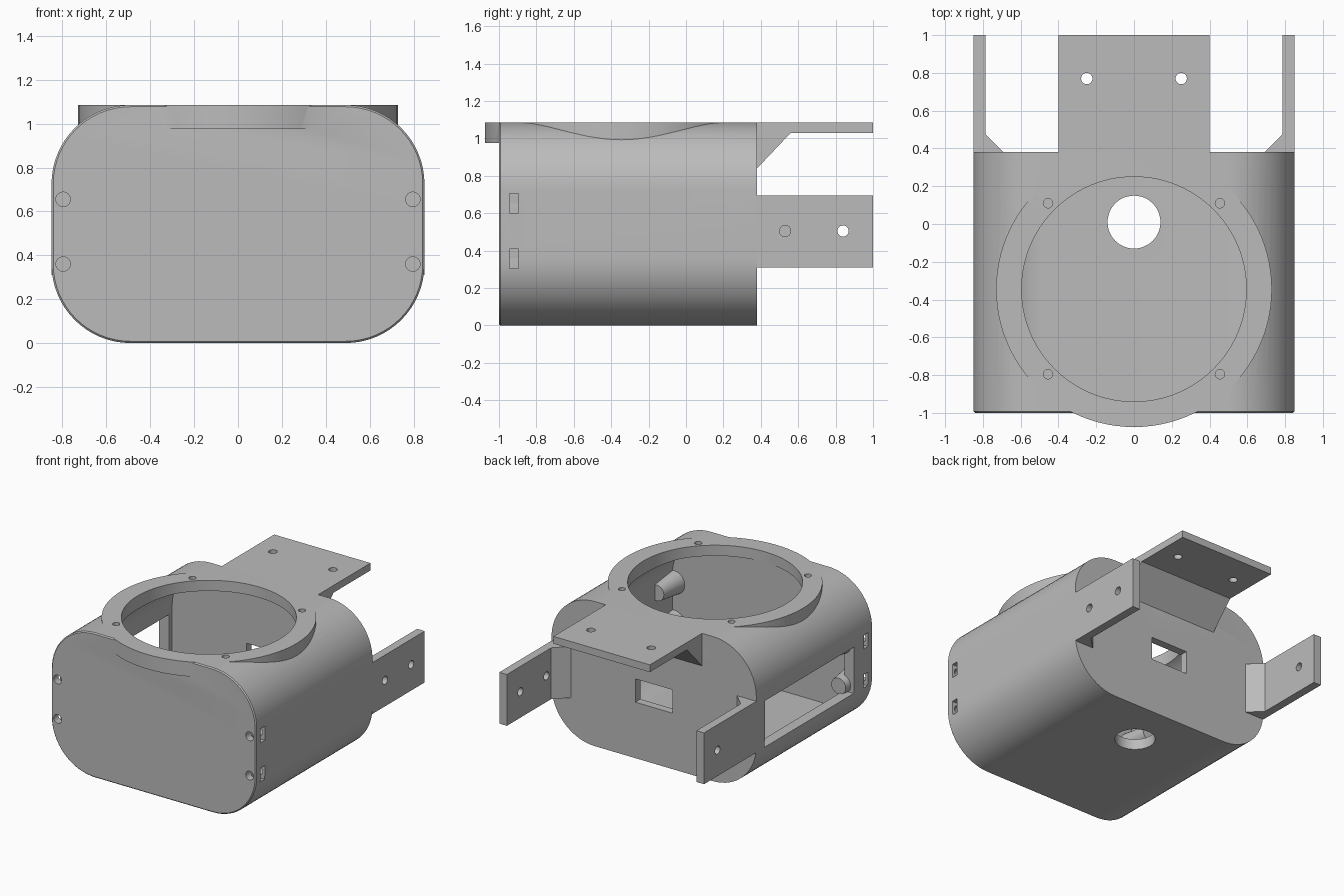
import bpy, bmesh
from math import sin, cos, pi
from mathutils import Matrix, Vector

cube = bpy.data.objects.get("Cube")
if cube:
    bpy.data.objects.remove(cube, do_unlink=True)

grey = bpy.data.materials.new("plain grey")
grey.use_nodes = True
grey.diffuse_color = (0.5, 0.5, 0.5, 1)
grey.node_tree.nodes["Principled BSDF"].inputs["Base Color"].default_value = (0.5, 0.5, 0.5, 1)

W, H, FRONT, BACK = 0.85, 1.085, -1.0, 0.38
CORNER, WALL = 0.36, 0.08
RING_Y = -0.345


def finish(name, bm):
    bmesh.ops.recalc_face_normals(bm, faces=bm.faces)
    mesh = bpy.data.meshes.new(name)
    bm.to_mesh(mesh)
    bm.free()
    mesh.materials.append(grey)
    ob = bpy.data.objects.new(name, mesh)
    bpy.context.collection.objects.link(ob)
    return ob


def loft(name, rings):
    bm = bmesh.new()
    loops = [[bm.verts.new(p) for p in ring] for ring in rings]
    n = len(loops[0])
    for a, b in zip(loops, loops[1:]):
        for i in range(n):
            j = (i + 1) % n
            bm.faces.new((a[i], a[j], b[j], b[i]))
    bm.faces.new(loops[0])
    bm.faces.new(loops[-1])
    return finish(name, bm)


def box(name, x, y, z):
    bm = bmesh.new()
    bmesh.ops.create_cube(bm, size=1)
    for v in bm.verts:
        v.co = [(s[0] + s[1]) / 2 + c * (s[1] - s[0]) for c, s in zip(v.co, (x, y, z))]
    return finish(name, bm)


def rod(name, axis, center, radius, length, sides=32, tip=None):
    bm = bmesh.new()
    bmesh.ops.create_cone(bm, cap_ends=True, segments=sides, radius1=radius,
                          radius2=radius if tip is None else tip, depth=length)
    turn = Vector((0, 0, 1)).rotation_difference(Vector(axis)).to_matrix().to_4x4()
    bm.transform(Matrix.Translation(center) @ turn)
    return finish(name, bm)


def rounded(y, inset):
    """Rounded rectangle section across the housing."""
    r, pts = CORNER - inset, []
    for q, (sx, sz) in enumerate(((1, 1), (-1, 1), (-1, -1), (1, -1))):
        for i in range(17):
            a = (q + i / 16) * pi / 2
            pts.append((sx * (W - CORNER) + r * cos(a), y,
                        H / 2 + sz * (H / 2 - CORNER) + r * sin(a)))
    return pts


def combine(target, tools, operation="DIFFERENCE", keep=False):
    for tool in tools:
        m = target.modifiers.new("combine", "BOOLEAN")
        m.operation, m.solver, m.object = operation, "EXACT", tool
        dg = bpy.context.evaluated_depsgraph_get()
        dg.update()
        mesh = bpy.data.meshes.new_from_object(target.evaluated_get(dg))
        target.modifiers.remove(m)
        target.data = mesh
        if not keep:
            bpy.data.objects.remove(tool, do_unlink=True)


# Housing with the round flange on top, then hollowed
housing = loft("housing", [rounded(FRONT, 0.008), rounded(FRONT + 0.008, 0), rounded(BACK, 0)])
flange = rod("flange", (0, 0, 1), (0, RING_Y, H - 0.055), 0.73, 0.11, 96)
combine(housing, [flange], "UNION")
cavity = loft("cavity", [rounded(FRONT + 0.06, WALL), rounded(BACK - 0.06, WALL)])
cuts = [
    cavity,
    rod("top_opening", (0, 0, 1), (0, RING_Y, 1.0), 0.595, 0.4, 96),
    rod("floor_hole", (0, 0, 1), (0, 0.01, 0), 0.14, 0.4, 48),
    box("back_window", (-0.155, 0.155), (0.2, 0.5), (0.42, 0.595)),
    box("side_window", (-1, -0.7), (-0.78, 0.28), (0.31, 0.66)),
]
for sx in (-1, 1):
    for y in (-0.795, 0.11):
        cuts.append(rod("flange_hole", (0, 0, 1), (sx * 0.455, y, H), 0.025, 0.12, 20))
combine(housing, cuts)

# Screw bosses in the front corners, with screw holes and nut slots
parts = [housing]
for side, sx in (("left", 1), ("right", -1)):
    for level, z in (("lower", 0.36), ("upper", 0.655)):
        boss = rod(f"{side}_{level}_boss", (0, 1, 0), (sx * 0.755, -0.84, z), 0.088, 0.22, 32, 0.06)
        parts.append(boss)
        tools = [
            rod("screw_hole", (0, 1, 0), (sx * 0.797, -0.94, z), 0.033, 0.26, 24),
            box("nut_slot", sorted((sx * 0.765, sx * 0.9)), (-0.945, -0.895), (z - 0.055, z + 0.05)),
        ]
        combine(housing, tools, keep=True)
        combine(boss, tools)

# Rear mounting tab on top, with its sloped support
outline = ((BACK, H), (1, H), (1, 1.03), (0.56, 1.03), (BACK, 0.84))
top_tab = loft("top_tab", [[(x, y, z) for y, z in outline] for x in (-0.4, 0.4)])
combine(top_tab, [rod("tab_hole", (0, 0, 1), (x, 0.77, H), 0.03, 0.4, 24) for x in (-0.25, 0.25)])
parts.append(top_tab)

# Rear mounting tabs at the sides
outline = ((W, BACK), (W, 1), (0.787, 1), (0.787, 0.475), (0.69, BACK))
for side, sx in (("left", 1), ("right", -1)):
    tab = loft(f"{side}_tab", [[(sx * x, y, z) for x, y in outline] for z in (0.31, 0.695)])
    combine(tab, [rod("tab_hole", (1, 0, 0), (sx * 0.82, y, 0.505), 0.03, 0.3, 24)
                  for y in (0.53, 0.84)])
    parts.append(tab)

# Smooth curves, sharp edges
bpy.ops.object.select_all(action="DESELECT")
for ob in parts:
    ob.select_set(True)
bpy.context.view_layer.objects.active = housing
bpy.ops.object.shade_smooth_by_angle(angle=pi / 6)
